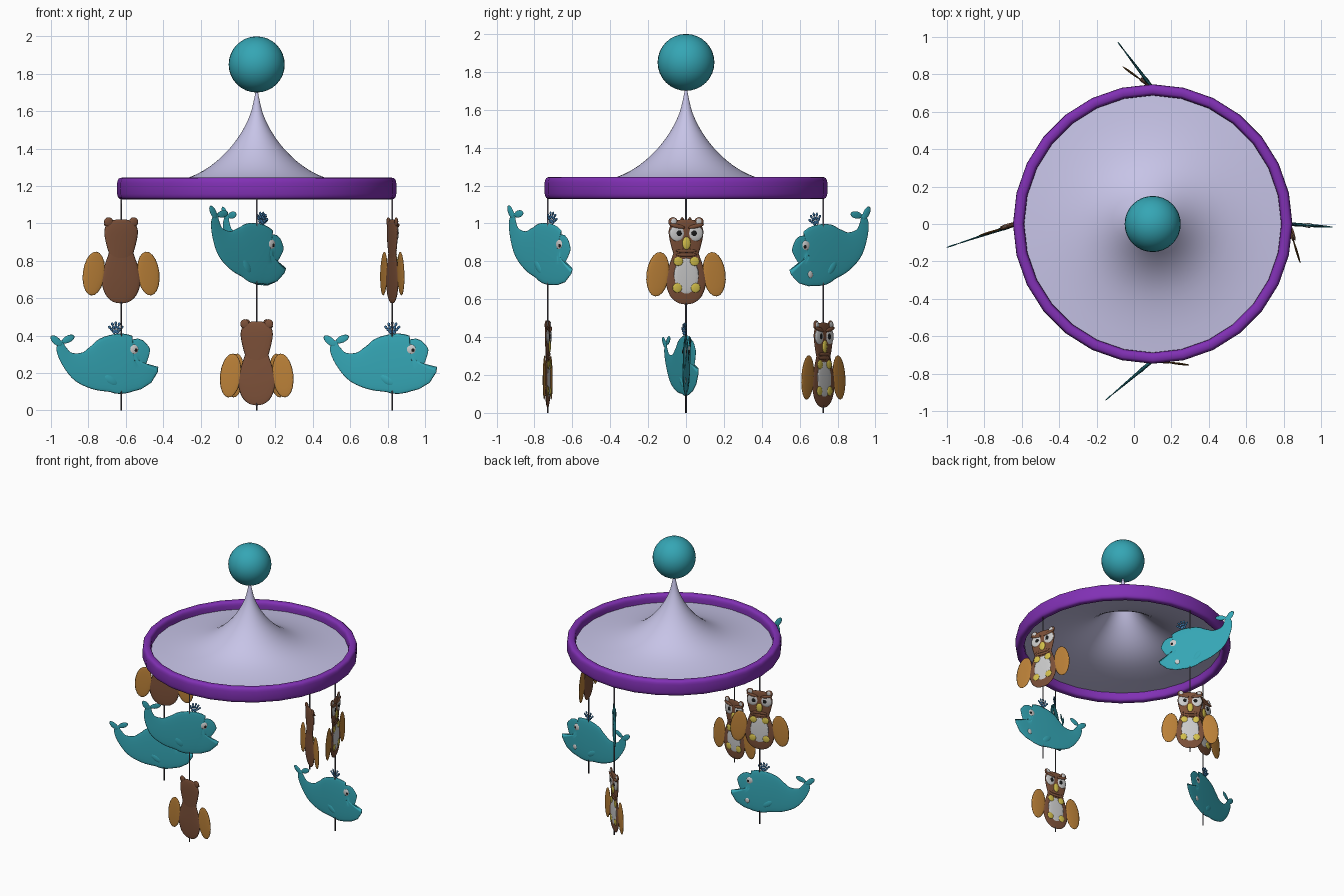
import bpy, bmesh
from math import sin, cos, pi, radians
from mathutils import Matrix, Vector

if "Cube" in bpy.data.objects:
    bpy.data.objects.remove(bpy.data.objects["Cube"])

COLORS = {
    "teal": (.035, .38, .46), "purple": (.22, .03, .46), "lavender": (.57, .55, .80),
    "brown": (.20, .08, .04), "orange": (.50, .22, .04), "yellow": (.65, .52, .07),
    "white": (.75, .75, .75), "black": (.01, .01, .01), "blue": (.05, .20, .42),
    "string": (.10, .09, .11)}
MATS = {}
for key, col in COLORS.items():
    MATS[key] = bpy.data.materials.new(key)
    MATS[key].diffuse_color = (*col, 1)

CX = 0.10  # mobile axis


def finish(bm, name, color):
    bmesh.ops.recalc_face_normals(bm, faces=bm.faces)
    me = bpy.data.meshes.new(name)
    for f in bm.faces:
        f.smooth = True
    bm.to_mesh(me)
    bm.free()
    me.materials.append(MATS[color])
    return me


def place(me, name, mat):
    ob = bpy.data.objects.new(name, me)
    bpy.context.collection.objects.link(ob)
    ob.matrix_world = mat
    return ob


def skin(bm, rings, closed=False):
    n = len(rings)
    for i in range(n if closed else n - 1):
        a, b = rings[i], rings[(i + 1) % n]
        for j in range(len(a)):
            k = (j + 1) % len(a)
            bm.faces.new((a[j], a[k], b[k], b[j]))


def lathe(profile, seg, closed=False):
    bm = bmesh.new()
    rings = [[bm.verts.new((r * cos(2 * pi * j / seg), r * sin(2 * pi * j / seg), z))
              for j in range(seg)] for r, z in profile]
    skin(bm, rings, closed)
    return bm


def smooth_path(pts, steps=4):
    p = [Vector(q) for q in pts]
    out = []
    for i in range(len(p) - 1):
        a, b, c, d = p[max(i - 1, 0)], p[i], p[i + 1], p[min(i + 2, len(p) - 1)]
        for s in range(steps):
            t = s / steps
            out.append(.5 * (2 * b + (c - a) * t + (2 * a - 5 * b + 4 * c - d) * t * t
                             + (3 * b - a - 3 * c + d) * t ** 3))
    return out + [p[-1]]


def loft(bm, pts, k, seg=20):
    """Flattened tube along (x, z, radius) stations; k is the thickness ratio."""
    path = smooth_path(pts)
    rings = []
    for i, q in enumerate(path):
        t = path[min(i + 1, len(path) - 1)] - path[max(i - 1, 0)]
        t = Vector((t.x, t.y)).normalized()
        r = max(q.z, .0008)
        rings.append([bm.verts.new((q.x - t.y * r * cos(2 * pi * j / seg),
                                    k * r * sin(2 * pi * j / seg),
                                    q.y + t.x * r * cos(2 * pi * j / seg)))
                      for j in range(seg)])
    skin(bm, rings)
    bm.faces.new(rings[0])
    bm.faces.new(rings[-1])


def blob(bm, x, z, rx, rz, ry, y=0, ang=0, seg=16):
    """Flat ellipsoid; ang turns it in the x-z plane (degrees, counter-clockwise)."""
    m = (Matrix.Translation((x, y, z)) @ Matrix.Rotation(radians(-ang), 4, 'Y')
         @ Matrix.Diagonal((rx, ry, rz, 1)))
    bmesh.ops.create_uvsphere(bm, u_segments=seg, v_segments=10, radius=1, matrix=m)


def blobs(name, color, items):
    bm = bmesh.new()
    for it in items:
        blob(bm, *it)
    return finish(bm, name, color)


def pair(x, z, rx, rz, ry, y=0, ang=0):
    return [(x, z, rx, rz, ry, y, ang), (-x, z, rx, rz, ry, y, -ang)]


# Canopy: knob, flared cone sheet, rim ring
axis = Matrix.Translation((CX, 0, 0))
bm = bmesh.new()
bmesh.ops.create_uvsphere(bm, u_segments=32, v_segments=16, radius=.15)
place(finish(bm, "top_knob", "teal"), "top_knob", Matrix.Translation((CX, 0, 1.85)))

cone = [(.004, 1.72, 0), (.015, 1.66, 0), (.036, 1.58, 0), (.08, 1.49, 0), (.15, 1.395, 0),
        (.25, 1.305, 0), (.37, 1.243, 0), (.53, 1.205, 0), (.71, 1.185, 0)]
place(finish(lathe([(q.x, q.y) for q in smooth_path(cone, 3)], 56), "canopy", "lavender"),
      "canopy", axis)

rim = []
for i in range(20):
    c, s = cos(2 * pi * i / 20), sin(2 * pi * i / 20)
    rim.append((.717 + .030 * abs(c) ** .6 * (1 if c > 0 else -1),
                1.187 + .058 * abs(s) ** .6 * (1 if s > 0 else -1)))
place(finish(lathe(rim, 28, True), "rim_ring", "purple"), "rim_ring", axis)

# Whale parts: head at +x, flat in y
whale = {}
bm = bmesh.new()
loft(bm, [(-.308, .125, .012), (-.307, .08, .028), (-.272, .025, .043), (-.20, -.015, .084),
          (-.12, -.02, .122), (-.04, -.005, .152), (.03, 0, .161), (.085, 0, .152),
          (.112, .003, .137), (.122, .025, .115), (.15, .022, .087), (.168, .014, .052),
          (.176, .01, 0)], .06, 24)
blob(bm, -.335, .122, .040, .020, .004, 0, 140)
blob(bm, -.268, .132, .038, .019, .004, 0, 25)
blob(bm, -.03, -.085, .055, .026, .0108, 0, -35)
whale["body"] = finish(bm, "whale_body", "teal")
whale["eyes"] = blobs("whale_eyes", "white", [(.10, .075, .030, .030, .0115)])
whale["pupils"] = blobs("whale_pupils", "black", [(.110, .073, .014, .014, .0135)])
whale["tooth"] = blobs("whale_tooth", "white", [(.118, -.078, .017, .020, .006, .005)])
drops = []
for i in range(5):
    a = radians(-50 + 25 * i)
    for d in (.018, .038, .056):
        drops.append((d * .8 * sin(a), .155 + d * cos(a) * 1.1, .0075, .010, .004, 0,
                      -(-50 + 25 * i), 8))
whale["spout"] = blobs("whale_spout", "blue", drops)

# Owl parts: face towards +y, flat in y
owl = {}
bm = bmesh.new()
loft(bm, [(0, -.228, 0), (0, -.218, .045), (0, -.18, .085), (0, -.11, .106), (0, -.04, .094),
          (0, .02, .074), (0, .06, .055), (0, .08, 0)], .08)
loft(bm, [(0, -.05, 0), (0, -.035, .03), (0, .03, .062), (0, .10, .083), (0, .16, .091),
          (0, .20, .074), (0, .218, .04), (0, .222, 0)], .11)
for it in pair(.068, .208, .025, .025, .008) + pair(.05, .186, .042, .011, .007, .010, 12):
    blob(bm, *it)
for z in (.055, .035):
    blob(bm, 0, z, .055, .010, .005, .007)
owl["body"] = finish(bm, "owl_body", "brown")
owl["wings"] = blobs("owl_wings", "orange", pair(.148, -.068, .060, .118, .006, 0, 7))
owl["belly"] = blobs("owl_belly", "white", [(0, -.078, .066, .095, .005, .006)])
owl["ear_insides"] = blobs("owl_ear_insides", "white", pair(.066, .21, .015, .017, .004, .006))
owl["eyes"] = blobs("owl_eyes", "white", pair(.048, .148, .040, .042, .008, .006))
owl["pupils"] = blobs("owl_pupils", "black", pair(.040, .148, .015, .016, .005, .0115))
owl["beak"] = blobs("owl_beak", "yellow", [(0, .095, .022, .034, .008, .009)])
owl["claws"] = blobs("owl_claws", "yellow",
                     pair(.043, .0, .025, .024, .005, .0085)
                     + pair(.048, -.14, .025, .025, .005, .0085))


def hang(parts, label, spot, z, turn, tilt=0, shift=0, width=1):
    m = (Matrix.Translation((spot[0], spot[1], z)) @ Matrix.Rotation(radians(turn), 4, 'Z')
         @ Matrix.Rotation(radians(tilt), 4, 'Y') @ Matrix.Translation((shift, 0, 0))
         @ Matrix.Diagonal((width, 1, 1, 1)))
    for part, me in parts.items():
        place(me, f"{label}_{part}", m)


# Four strings
spots = {"left": (CX - .725, 0), "front": (CX, -.73), "right": (CX + .725, 0), "back": (CX, .725)}
cord = finish(lathe([(.0001, 0), (.0045, 0), (.0045, 1.2), (.0001, 1.2)], 8), "string", "string")
for side, (x, y) in spots.items():
    place(cord, side + "_string", Matrix.Translation((x, y, 0)))

# Hanging animals
hang(owl, "left_owl", spots["left"], .80, 17, width=1.03)
hang(whale, "left_whale", spots["left"], .25, 18.4, shift=-.03)
hang(owl, "right_owl", spots["right"], .80, -73, width=1.05)
hang(whale, "right_whale", spots["right"], .25, -4)
hang(whale, "front_whale", spots["front"], .84, 40, tilt=17, shift=-.02)
hang(owl, "front_owl", spots["front"], .255, -7, width=.95)
hang(whale, "back_whale", spots["back"], .84, -53, tilt=17)
hang(owl, "back_owl", spots["back"], .255, -36, width=.95)

for m in bpy.data.materials:
    if m.users and not m.is_grease_pencil:
        m.use_nodes = True
        m.node_tree.nodes["Principled BSDF"].inputs["Base Color"].default_value = m.diffuse_color
